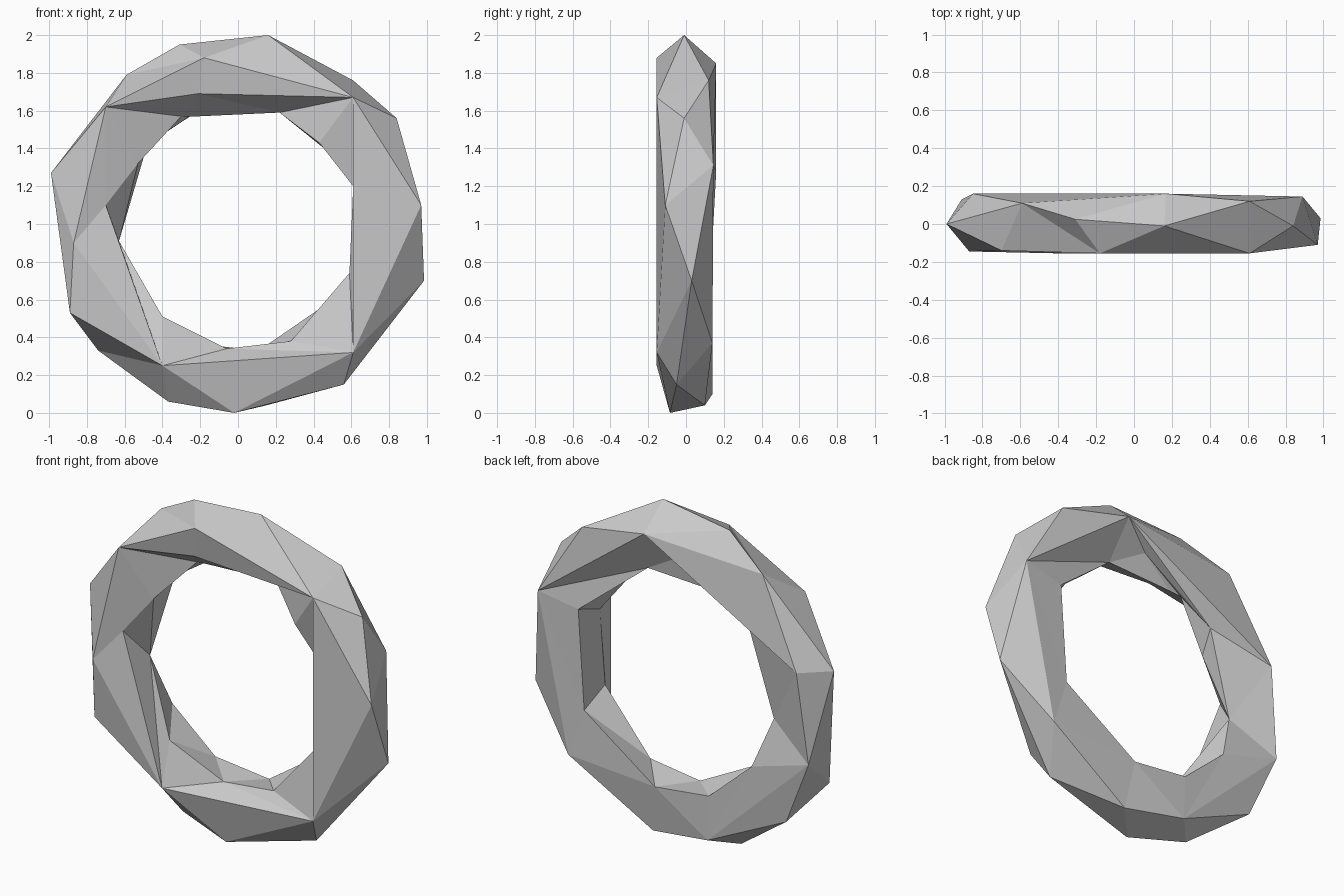
import bpy, bmesh, math

old = bpy.data.objects.get("Cube")
if old:
    bpy.data.objects.remove(old, do_unlink=True)

# Corner points shared by neighbouring loops (x, y, z)
right_front = [(.61, -.155, 1.67), (.61, -.155, .32), (-.40, -.155, .25)]
left_front = (-.70, -.14, 1.62)
top_step = (.22, .05, 1.59)
left_step = (-.63, .06, .91)

# Loops running clockwise from the top of the ring
front_rim = [(-.18, -.155, 1.88), *right_front, (-.87, -.145, .90), left_front]
outer_rim = [(.16, -.01, 2), (.61, .12, 1.76), (.84, -.01, 1.56), (.97, -.11, 1.10),
             (.985, .03, .70), (.56, -.05, .15), (-.02, -.085, 0),
             (-.37, 0, .06), (-.74, .10, .33), (-.89, -.10, .53), (-.99, 0, 1.27),
             (-.59, .11, 1.79), (-.31, .025, 1.95)]
back_rim = [(.17, .16, 1.85), (.89, .145, 1.31), (.69, .14, .37), (.15, .10, .04),
            (-.24, .14, .10), (-.91, .13, .73), (-.85, .16, 1.28)]
inner_back = [(-.02, .07, 1.73), top_step, (.63, .13, 1.26), (.59, .13, .66),
              (.11, .14, .33), (-.25, .14, .37), (-.53, .13, .62), left_step,
              (-.48, .08, 1.42)]
inner_front = [(-.21, .05, 1.57), top_step, (.43, -.07, 1.43), (.61, -.05, 1.20),
               (.59, -.07, .74), (.28, -.06, .38), (-.06, -.05, .34), (-.40, -.08, .51),
               left_step, (-.53, -.05, 1.32), (-.30, .04, 1.57)]
front_lip = [(-.21, -.12, 1.69), *right_front, (-.70, -.10, 1.10), left_front]


def angles(loop):
    """Clockwise angles of the loop, rising through one full turn."""
    result = []
    for v in loop:
        a = math.atan2(v.co.x, v.co.z - 1)
        while result and a < result[-1]:
            a += math.tau
        result.append(a)
    return result + [result[0] + math.tau]


def zip_loops(bm, a, b):
    """Join two loops with triangles, stepping along whichever edge comes first."""
    ta, tb = angles(a), angles(b)
    i = j = 0
    while i < len(a) or j < len(b):
        step_a = j == len(b) or (i < len(a) and ta[i] + ta[i + 1] <= tb[j] + tb[j + 1])
        va, vb = a[i % len(a)], b[j % len(b)]
        if step_a:
            i += 1
            third = a[i % len(a)]
        else:
            j += 1
            third = b[j % len(b)]
        # Where the loops share a corner there is nothing to fill
        if len({va, vb, third}) == 3:
            bm.faces.new((va, vb, third))


# Faceted ring
bm = bmesh.new()
rims = [front_rim, outer_rim, back_rim, inner_back, inner_front, front_lip]
corners = {p: bm.verts.new(p) for rim in rims for p in dict.fromkeys(rim)}
loops = [[corners[p] for p in rim] for rim in rims]
for k, loop in enumerate(loops):
    zip_loops(bm, loop, loops[(k + 1) % len(loops)])
# Drop the spare copies of shared corners
bmesh.ops.delete(bm, geom=[v for v in bm.verts if not v.link_faces], context='VERTS')
bmesh.ops.recalc_face_normals(bm, faces=bm.faces[:])
mesh = bpy.data.meshes.new("faceted_ring")
bm.to_mesh(mesh)
bm.free()
ring = bpy.data.objects.new("faceted_ring", mesh)
bpy.context.collection.objects.link(ring)

# Plain grey material
grey = bpy.data.materials.new("light_grey")
grey.use_nodes = True
colour = (.6, .6, .6, 1)
grey.diffuse_color = colour
grey.node_tree.nodes["Principled BSDF"].inputs["Base Color"].default_value = colour
mesh.materials.append(grey)
